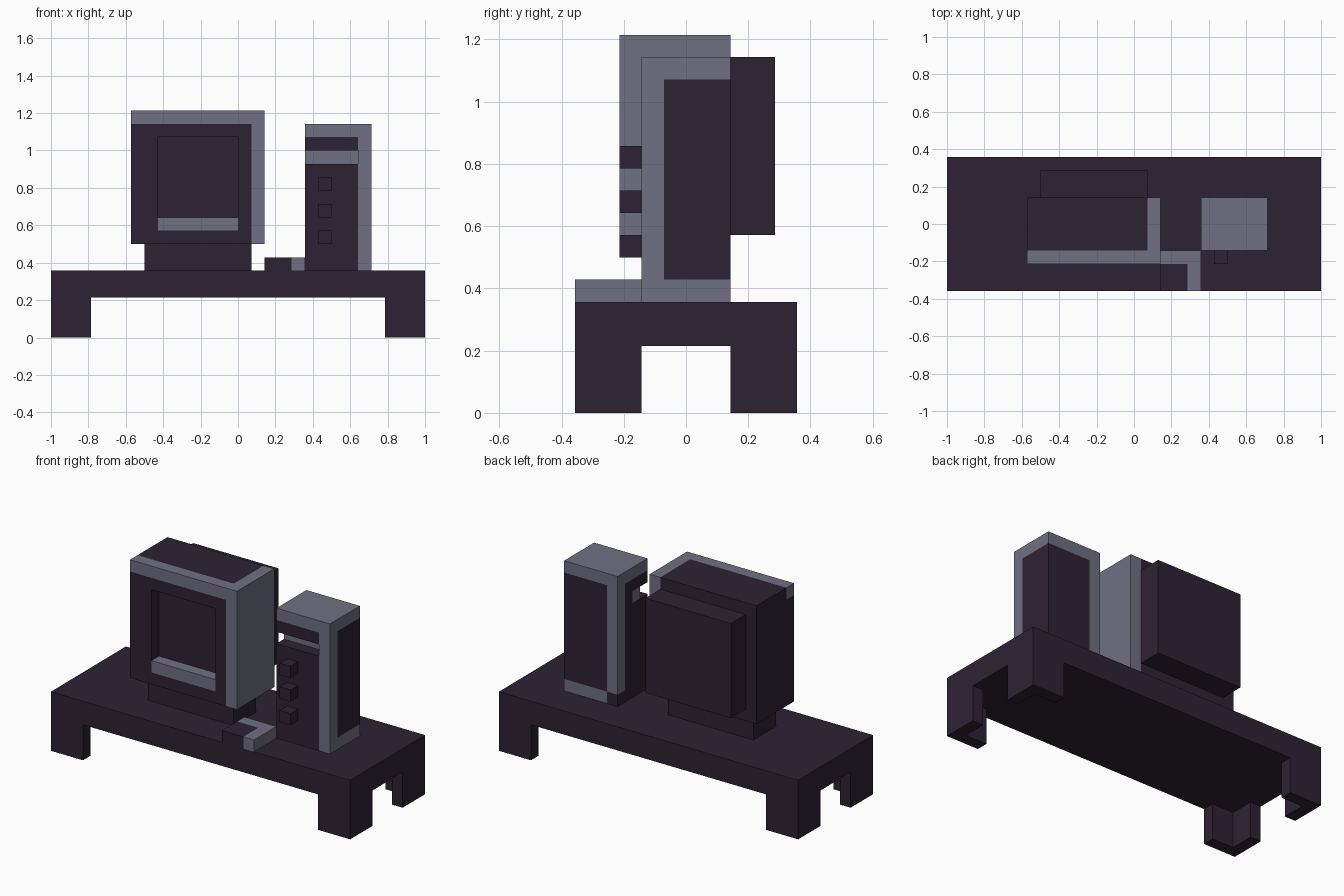
import bpy, bmesh
from mathutils import Vector

if "Cube" in bpy.data.objects:
    bpy.data.objects.remove(bpy.data.objects["Cube"])

U = 1 / 14  # one block of the model's grid


def material(name, rgb):
    m = bpy.data.materials.new(name)
    m.diffuse_color = (*rgb, 1)
    m.use_nodes = True
    m.node_tree.nodes["Principled BSDF"].inputs["Base Color"].default_value = m.diffuse_color
    return m


MATS = [material("dark_plum", (0.027, 0.016, 0.033)),
        material("slate_grey", (0.162, 0.162, 0.227))]


def cells(box):
    (x0, y0, z0), (x1, y1, z1) = box
    return {(x, y, z) for x in range(x0, x1) for y in range(y0, y1) for z in range(z0, z1)}


def block(name, solid, cut=(), light=()):
    """Skin of the solid boxes minus the cut boxes; light boxes are painted grey."""
    filled = set().union(*map(cells, solid)) - set().union(*map(cells, cut))
    grey = set().union(*map(cells, light))
    bm = bmesh.new()
    for c in filled:
        for axis in range(3):
            for side in (-1, 1):
                n = Vector((0, 0, 0))
                n[axis] = side
                if tuple(int(a + b) for a, b in zip(c, n)) in filled:
                    continue
                u = Vector((0, 0, 0))
                u[(axis + 1) % 3] = 0.5
                v = n.cross(u)
                mid = Vector(c) + Vector((0.5, 0.5, 0.5)) + n / 2
                corners = [mid - u - v, mid + u - v, mid + u + v, mid - u + v]
                f = bm.faces.new([bm.verts.new((p - Vector((14, 5, 0))) * U) for p in corners])
                f.material_index = int(c in grey)
    bmesh.ops.remove_doubles(bm, verts=bm.verts, dist=U / 100)
    bmesh.ops.dissolve_limit(bm, angle_limit=0.01, verts=bm.verts, edges=bm.edges,
                             delimit={'MATERIAL'})
    me = bpy.data.meshes.new(name)
    bm.to_mesh(me)
    bm.free()
    for m in MATS:
        me.materials.append(m)
    ob = bpy.data.objects.new(name, me)
    bpy.context.collection.objects.link(ob)
    return ob


# Desk: thick top on four L-shaped corner legs
legs = [((x, y, 0), (x + 3, y + 3, 3)) for x in (0, 25) for y in (0, 7)]
hollows = [((x, y, 0), (x + 2, y + 2, 3)) for x in (1, 25) for y in (1, 7)]
block("desk", [((0, 0, 3), (28, 10, 5))] + legs, cut=hollows)

# Monitor: recessed screen, grey right side, top front rail and screen sill
block("monitor", [((6, 2, 7), (16, 7, 17)), ((7, 7, 8), (15, 9, 16))],
      cut=[((8, 2, 9), (14, 3, 15))],
      light=[((15, 2, 7), (16, 7, 17)),
             ((6, 2, 16), (16, 3, 17)),
             ((8, 2, 8), (14, 3, 9))])
block("monitor_stand", [((7, 3, 5), (15, 6, 7))])

# Computer tower: disc slot in front, grey lid, edges and slot lining
block("computer_tower", [((19, 3, 5), (24, 7, 16))],
      cut=[((19, 3, 13), (23, 4, 14))],
      light=[((19, 3, 15), (24, 7, 16)),
             ((23, 3, 5), (24, 4, 16)),
             ((23, 3, 5), (24, 7, 6)),
             ((20, 6, 5), (24, 7, 6)),
             ((19, 6, 6), (20, 7, 16)),
             ((19, 4, 13), (23, 5, 14))])
for i, z in enumerate((7, 9, 11)):
    block(f"tower_button_{i + 1}", [((20, 2, z), (21, 3, z + 1))])

# Mouse: dark pad with grey back and right edges
block("mouse", [((16, 0, 5), (19, 3, 6))],
      light=[((16, 2, 5), (19, 3, 6)), ((18, 0, 5), (19, 3, 6))])
